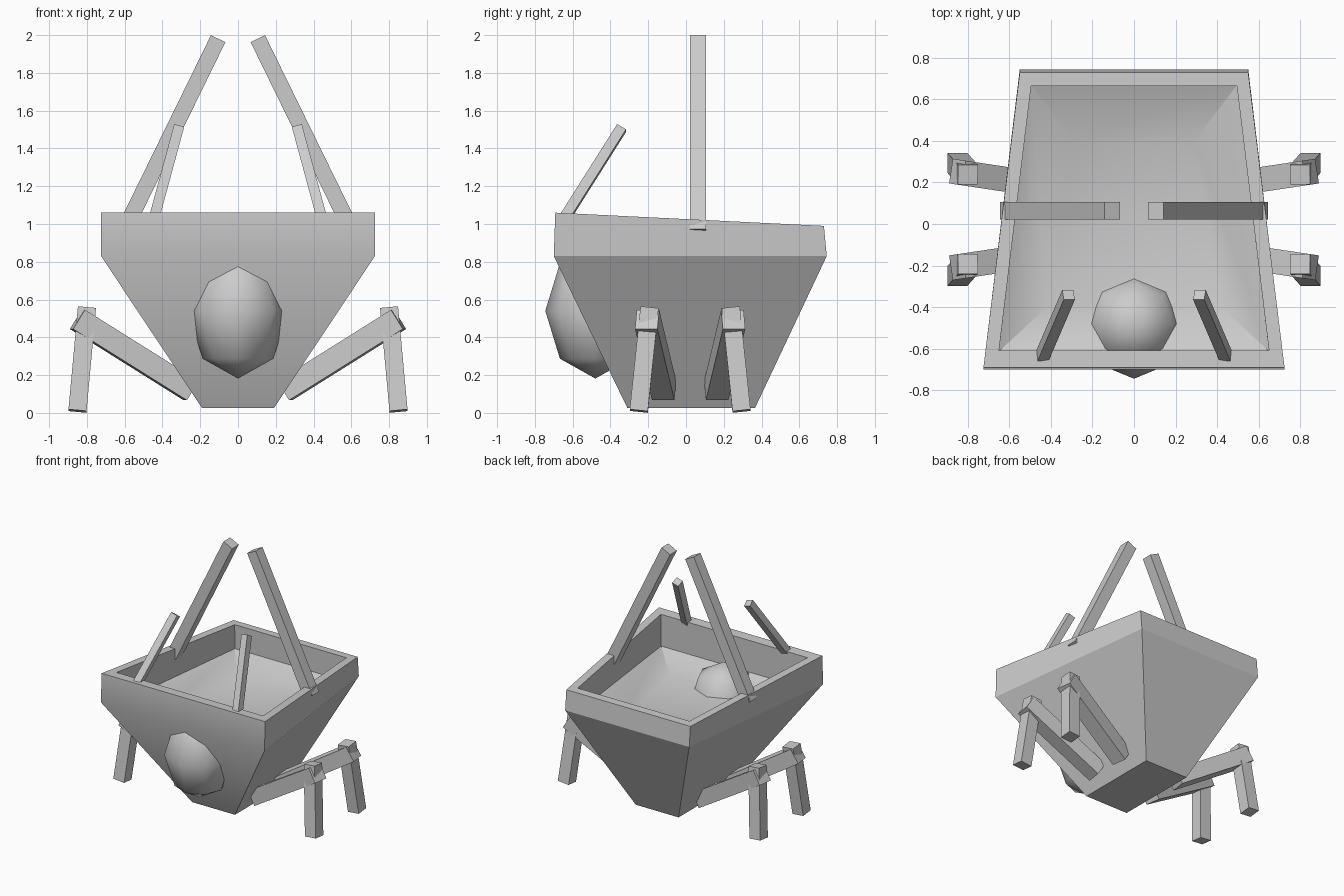
import bpy, bmesh, math
from mathutils import Vector, Matrix

if "Cube" in bpy.data.objects:
    bpy.data.objects.remove(bpy.data.objects["Cube"])


def add_object(name, bm, smooth=False):
    bmesh.ops.recalc_face_normals(bm, faces=bm.faces)
    mesh = bpy.data.meshes.new(name)
    bm.to_mesh(mesh)
    bm.free()
    ob = bpy.data.objects.new(name, mesh)
    bpy.context.collection.objects.link(ob)
    if smooth:
        bpy.ops.object.select_all(action='DESELECT')
        ob.select_set(True)
        bpy.context.view_layer.objects.active = ob
        bpy.ops.object.shade_smooth_by_angle(angle=math.radians(28))
    return ob


def bar(name, a, b, w, d):
    """Square-ended beam running from point a to point b."""
    a, b = Vector(a), Vector(b)
    axis = b - a
    z = axis.normalized()
    y = Vector((0, 1, 0))
    if abs(z.x) > 0.75:          # flat-lying beams keep their sides upright
        y = Vector((0, 0, 1)).cross(z)
    y = (y - z * y.dot(z)).normalized()
    x = y.cross(z)
    rot = Matrix((x, y, z)).transposed().to_4x4()
    bm = bmesh.new()
    bmesh.ops.create_cube(bm, size=1, matrix=Matrix.Translation((a + b) / 2) @ rot
                          @ Matrix.Diagonal((w, d, axis.length, 1)))
    return add_object(name, bm)


# Tub with a shallow dished top, as rings of
# (front y, front half width, front z, back y, back half width, back z)
rings = [
    (-0.31, 0.19, 0.025, 0.365, 0.19, 0.025),
    (-0.70, 0.725, 0.83, 0.745, 0.55, 0.83),
    (-0.692, 0.725, 1.06, 0.73, 0.55, 0.99),
    (-0.61, 0.65, 1.056, 0.665, 0.495, 0.993),
    (-0.613, 0.65, 0.80, 0.668, 0.495, 0.80),
    (-0.40, 0.42, 0.70, 0.40, 0.29, 0.70),
]
bm = bmesh.new()
loops = []
for fy, fx, fz, by, bx, bz in rings:
    loops.append([bm.verts.new(p) for p in
                  ((-fx, fy, fz), (fx, fy, fz), (bx, by, bz), (-bx, by, bz))])
for lo, hi in zip(loops, loops[1:]):
    for i in range(4):
        j = (i + 1) % 4
        bm.faces.new((lo[i], lo[j], hi[j], hi[i]))
bm.faces.new(loops[0])
bm.faces.new(loops[-1])
add_object("tub_body", bm, smooth=True)

# Low-poly head pushed through the front wall
bm = bmesh.new()
bmesh.ops.create_uvsphere(bm, u_segments=8, v_segments=4, radius=1,
                          matrix=Matrix.Translation((0, -0.48, 0.54))
                          @ Matrix.Diagonal((0.265, 0.265, 0.358, 1)))
for f in bm.faces:
    f.smooth = True
add_object("head", bm)

for s, side in ((-1, "left"), (1, "right")):
    # Tall beams and short front feelers
    bar(f"tall_beam_{side}", (s * 0.607, 0.063, 0.956), (s * 0.105, 0.063, 1.981), 0.085, 0.085)
    bar(f"feeler_{side}", (s * 0.442, -0.637, 1.04), (s * 0.315, -0.341, 1.508), 0.055, 0.055)
    # Two jointed legs per side
    for t, end in ((-1, "front"), (1, "back")):
        def y(v):
            return 0.022 + t * v
        bar(f"upper_leg_{end}_{side}", (s * 0.248, y(0.138), 0.118), (s * 0.85, y(0.228), 0.495), 0.12, 0.12)
        bar(f"lower_leg_{end}_{side}", (s * 0.80, y(0.215), 0.555), (s * 0.85, y(0.272), 0.01), 0.096, 0.096)
